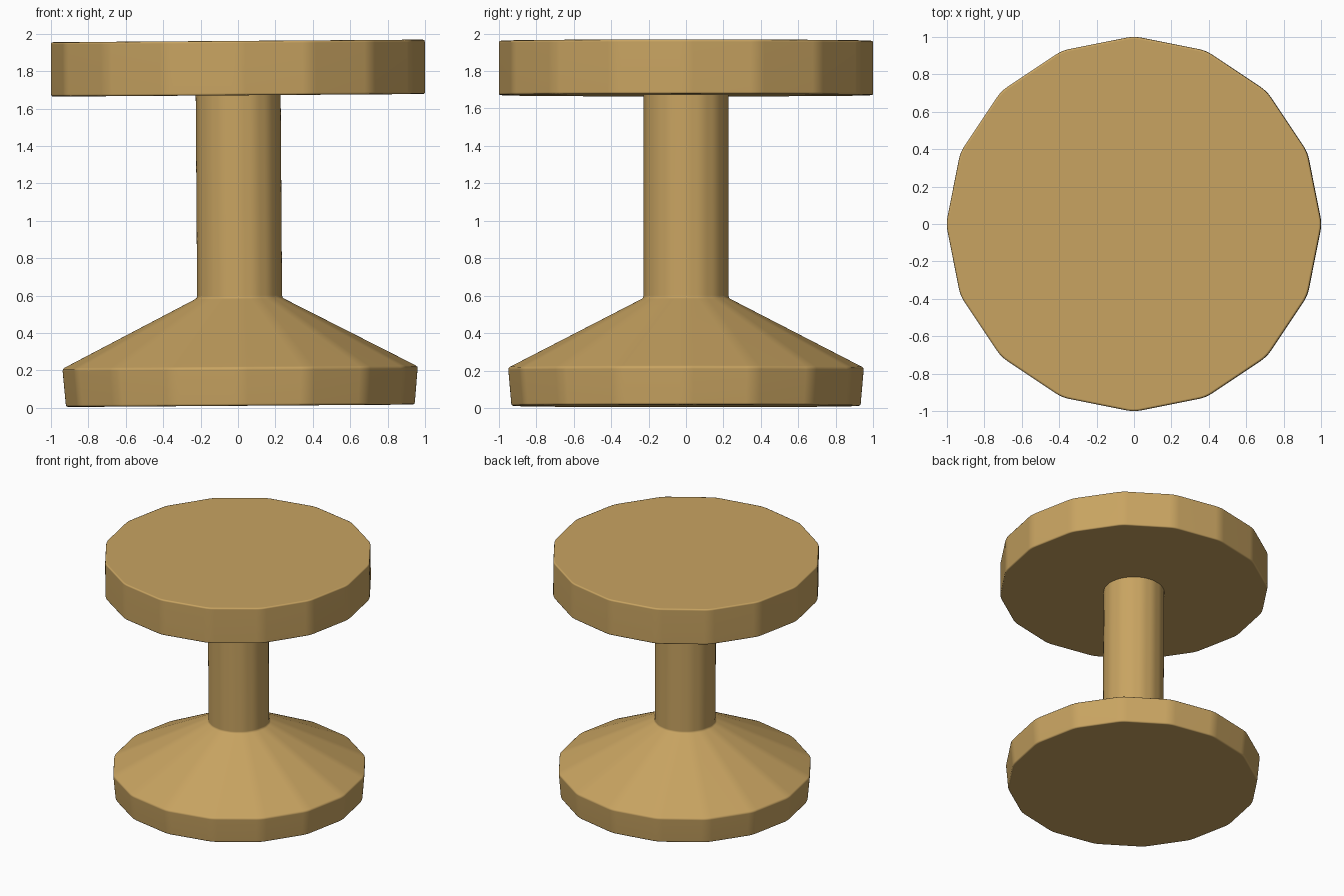
import bpy, bmesh, math
from mathutils import Vector

if "Cube" in bpy.data.objects:
    bpy.data.objects.remove(bpy.data.objects["Cube"])

SIDES = 16
TILT = 0.007          # the whole stool leans very slightly

wood = bpy.data.materials.new("wood")
wood.diffuse_color = (0.58, 0.37, 0.12, 1)
wood.use_nodes = True
wood.node_tree.nodes["Principled BSDF"].inputs["Base Color"].default_value = wood.diffuse_color


def soften(a, b, c, d, steps):
    """Points of a small rounded corner at b, between a and c."""
    p = b + (a - b).normalized() * d
    q = b + (c - b).normalized() * d
    return [p * (1 - t) ** 2 + b * 2 * t * (1 - t) + q * t * t
            for t in (i / steps for i in range(steps + 1))]


def ring(r, z):
    """Sixteen-sided cross-section with softened corners."""
    step = 2 * math.pi / SIDES
    pts = [Vector((r * math.cos(i * step), r * math.sin(i * step), z))
           for i in range(SIDES)]
    d = min(0.04, r * 0.13)
    out = []
    for i in range(SIDES):
        out += soften(pts[i - 1], pts[i], pts[(i + 1) % SIDES], d, 4)
    return out


def turned(name, profile, cap_top):
    """Turn an (r, z) profile, rounding its inner points."""
    p = [Vector(v) for v in profile]
    line = []
    for i, v in enumerate(p):
        if v.x == 0:
            continue
        if 0 < i < len(p) - 1:
            line += soften(p[i - 1], v, p[i + 1], 0.012, 2)
        else:
            line.append(v)
    bm = bmesh.new()
    rings = [[bm.verts.new(c) for c in ring(v.x, v.y)] for v in line]
    for a, b in zip(rings, rings[1:]):
        n = len(a)
        for i in range(n):
            j = (i + 1) % n
            bm.faces.new((a[i], a[j], b[j], b[i]))
    bm.faces.new(rings[0][::-1])
    if cap_top:
        bm.faces.new(rings[-1])
    bmesh.ops.recalc_face_normals(bm, faces=bm.faces)
    mesh = bpy.data.meshes.new(name)
    bm.to_mesh(mesh)
    bm.free()
    mesh.shade_smooth()
    mesh.materials.append(wood)
    ob = bpy.data.objects.new(name, mesh)
    bpy.context.collection.objects.link(ob)
    ob.rotation_euler.y = -TILT
    ob.location = (1.8 * TILT, 0, 0.011)
    ob.modifiers.new("weighted", 'WEIGHTED_NORMAL')
    return ob


# Flared foot, cone and column
turned("pedestal", [(0, 0), (0.936, 0), (0.954, 0.204), (0.23, 0.577),
                    (0.23, 1.67)], False)

# Thick round seat
turned("seat", [(0, 1.66), (1.004, 1.66), (1.004, 1.951), (0, 1.951)], True)
